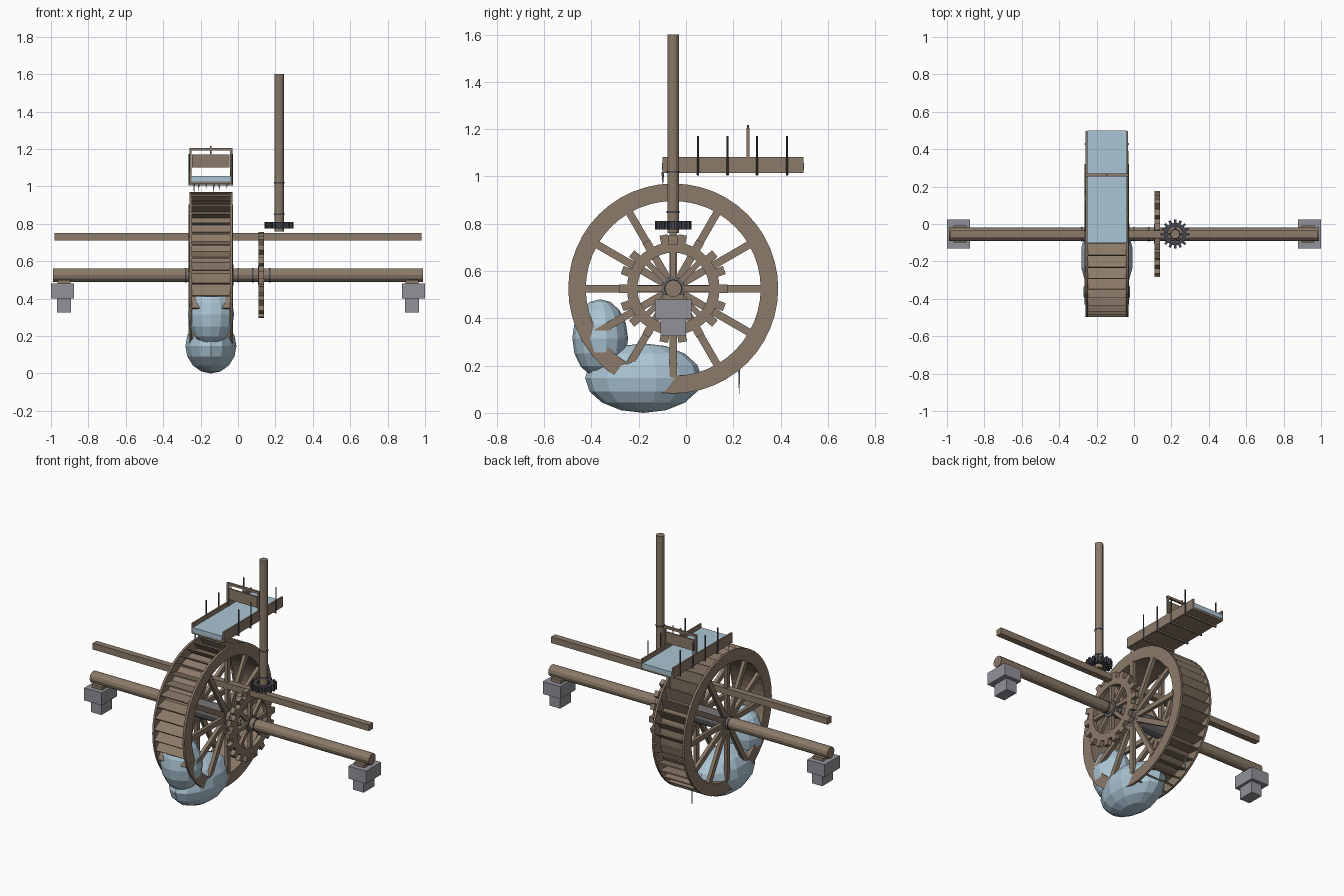
import bpy, bmesh, math
from mathutils import Matrix, Vector

cube = bpy.data.objects.get("Cube")
if cube:
    bpy.data.objects.remove(cube, do_unlink=True)


def material(name, rgb):
    m = bpy.data.materials.new(name)
    m.use_nodes = True
    col = (*rgb, 1)
    m.diffuse_color = col
    m.node_tree.nodes["Principled BSDF"].inputs["Base Color"].default_value = col
    return m


WOOD = material("brown wood", (0.26, 0.195, 0.14))
WATER = material("pale blue water", (0.41, 0.56, 0.66))
STONE = material("grey stone", (0.29, 0.285, 0.32))
IRON = material("dark iron", (0.06, 0.06, 0.075))
HUB = material("hub grey", (0.15, 0.14, 0.145))

CY, CZ = -0.054, 0.526        # axle line
WX0, WX1 = -0.26, -0.03       # wheel sides
WMID = (WX0 + WX1) / 2


def add_box(bm, centre, size, turn=None):
    m = Matrix.Translation(centre) @ Matrix.Diagonal((*size, 1))
    bmesh.ops.create_cube(bm, size=1, matrix=(turn @ m) if turn else m)


def add_rod(bm, a, b, r, sides=12, r2=None):
    a, b = Vector(a), Vector(b)
    q = (b - a).to_track_quat('Z', 'Y').to_matrix().to_4x4()
    bmesh.ops.create_cone(bm, cap_ends=True, segments=sides, radius1=r,
                          radius2=r if r2 is None else r2, depth=(b - a).length,
                          matrix=Matrix.Translation((a + b) / 2) @ q)


def add_ring(bm, x0, x1, ri, ro, sides):
    # square-section ring around the x axis
    rows = []
    for i in range(sides):
        t = 2 * math.pi * i / sides
        rows.append([bm.verts.new((x, r * math.cos(t), r * math.sin(t)))
                     for x, r in ((x0, ri), (x1, ri), (x1, ro), (x0, ro))])
    for i in range(sides):
        p, q = rows[i], rows[(i + 1) % sides]
        for k in range(4):
            bm.faces.new((p[k], p[(k + 1) % 4], q[(k + 1) % 4], q[k]))


def add_radial(bm, count, x, width_x, r0, r1, width):
    # spokes or teeth set around the x axis
    for i in range(count):
        add_box(bm, (x, (r0 + r1) / 2, 0), (width_x, r1 - r0, width),
                Matrix.Rotation(2 * math.pi * i / count, 4, 'X'))


def finish(bm, name, mat, loc=(0, 0, 0), rot=(0, 0, 0)):
    bmesh.ops.recalc_face_normals(bm, faces=bm.faces)
    me = bpy.data.meshes.new(name)
    bm.to_mesh(me)
    bm.free()
    me.materials.append(mat)
    ob = bpy.data.objects.new(name, me)
    ob.location, ob.rotation_euler = loc, rot
    bpy.context.collection.objects.link(ob)
    return ob


def box(name, mat, x, y, z):
    bm = bmesh.new()
    c, s = zip(*(((a + b) / 2, b - a) for a, b in (x, y, z)))
    add_box(bm, c, s)
    return finish(bm, name, mat)


def rod(name, mat, a, b, r, sides=12, r2=None):
    bm = bmesh.new()
    add_rod(bm, a, b, r, sides, r2)
    return finish(bm, name, mat)


AXLE = (0, CY, CZ)

# axle, upper beam and bearings
rod("axle", WOOD, (-0.99, CY, CZ), (0.99, CY, CZ), 0.036, 12)
box("upper_beam", WOOD, (-0.98, 0.98), (CY - 0.02, CY + 0.02), (0.71, 0.75))
for side, s in (("left", 1), ("right", -1)):
    x = s * 0.9375
    box(side + "_bearing_stone", STONE, (x - 0.062, x + 0.062),
        (CY - 0.077, CY + 0.077), (0.4, 0.48))
    x = s * 0.93
    box(side + "_bearing_foot", STONE, (x - 0.037, x + 0.037),
        (CY - 0.054, CY + 0.054), (0.325, 0.4))
    box(side + "_bearing_pad", WOOD, (x - 0.035, x + 0.035),
        (CY - 0.045, CY + 0.045), (0.48, 0.5))

bm = bmesh.new()
for x in (-0.28, 0.0, 0.08, 0.17):
    add_rod(bm, (x - 0.004, 0, 0), (x + 0.004, 0, 0), 0.039, 12)
finish(bm, "axle_bands", IRON, AXLE)

# water wheel: rims, spokes, hub, sole and bucket boards
for side, x in (("left", WX1 - 0.007), ("right", WX0 + 0.007)):
    bm = bmesh.new()
    add_ring(bm, x - 0.007, x + 0.007, 0.37, 0.444, 48)
    finish(bm, side + "_wheel_rim", WOOD, AXLE)
    bm = bmesh.new()
    add_radial(bm, 12, x, 0.022, 0.03, 0.376, 0.032)
    finish(bm, side + "_wheel_spokes", WOOD, AXLE)
rod("wheel_hub", HUB, (WX0 - 0.005, CY, CZ), (WX1 + 0.005, CY, CZ), 0.056, 12)

bm = bmesh.new()
add_ring(bm, WX0 + 0.014, WX1 - 0.014, 0.372, 0.378, 48)
finish(bm, "wheel_sole", WOOD, AXLE)

bm = bmesh.new()
lean = math.atan2(0.05, 0.062)
for i in range(40):
    turn = Matrix.Rotation(2 * math.pi * i / 40, 4, 'X')
    tilt = turn @ Matrix.Translation((WMID, 0.408, 0.02)) @ Matrix.Rotation(lean, 4, 'X')
    add_box(bm, (0, 0, 0), (WX1 - WX0 - 0.02, 0.08, 0.008), tilt)
finish(bm, "wheel_buckets", WOOD, AXLE)

# upright cog on the axle
bm = bmesh.new()
add_ring(bm, 0.11, 0.138, 0.152, 0.196, 36)
add_radial(bm, 18, 0.124, 0.028, 0.19, 0.23, 0.036)
finish(bm, "axle_cog", WOOD, AXLE)
bm = bmesh.new()
add_radial(bm, 8, 0.124, 0.02, 0.03, 0.16, 0.024)
finish(bm, "axle_cog_spokes", WOOD, AXLE)
rod("axle_cog_hub", HUB, (0.108, CY, CZ), (0.14, CY, CZ), 0.05, 12)

# vertical shaft with its small pinion
SX = 0.22
rod("vertical_shaft", WOOD, (SX, CY, 0.76), (SX, CY, 1.6), 0.025, 12)
bm = bmesh.new()
add_ring(bm, -0.018, 0.018, 0.04, 0.06, 24)
add_radial(bm, 16, 0, 0.036, 0.055, 0.077, 0.013)
add_radial(bm, 4, 0, 0.02, 0.01, 0.05, 0.014)
finish(bm, "shaft_pinion", IRON, (SX, CY, 0.793), (0, math.pi / 2, 0))
bm = bmesh.new()
for z in (0.85, 1.02):
    add_rod(bm, (SX, CY, z - 0.004), (SX, CY, z + 0.004), 0.0275, 12)
finish(bm, "shaft_bands", IRON)

# flume: floor, walls, joists, running water
FY = (-0.1, 0.498)
box("flume_floor", WOOD, (WX0 + 0.005, WX1 - 0.005), FY, (1.015, 1.027))
for side, x in (("left", WX1 - 0.006), ("right", WX0 + 0.006)):
    box(side + "_flume_wall", WOOD, (x - 0.005, x + 0.005), FY, (1.018, 1.083))
box("flume_water", WATER, (WX0 + 0.011, WX1 - 0.011), (-0.102, 0.5), (1.027, 1.056))

stakes, joists = bmesh.new(), bmesh.new()
for y in (0.05, 0.175, 0.3, 0.428):
    add_box(joists, (WMID, y, 1.011), (WX1 - WX0, 0.012, 0.01))
    for x in (WX0, WX1):
        add_rod(stakes, (x, y, 1.005), (x, y, 1.172), 0.004, 6)
finish(stakes, "flume_stakes", IRON)
finish(joists, "flume_joists", WOOD)

# sluice gate
GY = 0.262
for side, x in (("left", WX1 - 0.006), ("right", WX0 + 0.006)):
    box(side + "_gate_post", WOOD, (x - 0.006, x + 0.006),
        (GY - 0.006, GY + 0.006), (1.03, 1.2))
box("gate_crossbar", WOOD, (WX0, WX1), (GY - 0.007, GY + 0.007), (1.192, 1.206))
box("gate_board", WOOD, (WX0 + 0.015, WX1 - 0.015), (GY - 0.005, GY + 0.005), (1.1, 1.17))
rod("gate_handle", WOOD, (WMID, GY, 1.165), (WMID, GY, 1.217), 0.005, 6)

# water pool, splash and drips
for name, loc, half in (("water_pool", (WMID, -0.18, 0.147), (0.14, 0.247, 0.147)),
                        ("water_splash", (WMID, -0.363, 0.315), (0.127, 0.118, 0.166))):
    bm = bmesh.new()
    bmesh.ops.create_uvsphere(bm, u_segments=14, v_segments=8, radius=1,
                              matrix=Matrix.Diagonal((*half, 1)))
    finish(bm, name, WATER, loc)

bm = bmesh.new()
for i, x in enumerate((-0.235, -0.21, -0.17, -0.13, -0.1, -0.06)):
    add_rod(bm, (x, -0.098, 1.02), (x, -0.098, 0.965 + 0.012 * (i % 3)), 0.006, 6, 0.001)
for x, y, top, low in ((-0.2, 0.225, 0.2, 0.08), (-0.1, -0.37, 0.2, 0.1)):
    add_rod(bm, (x, y, top), (x, y, low), 0.005, 6, 0.001)
finish(bm, "water_drips", WATER)
